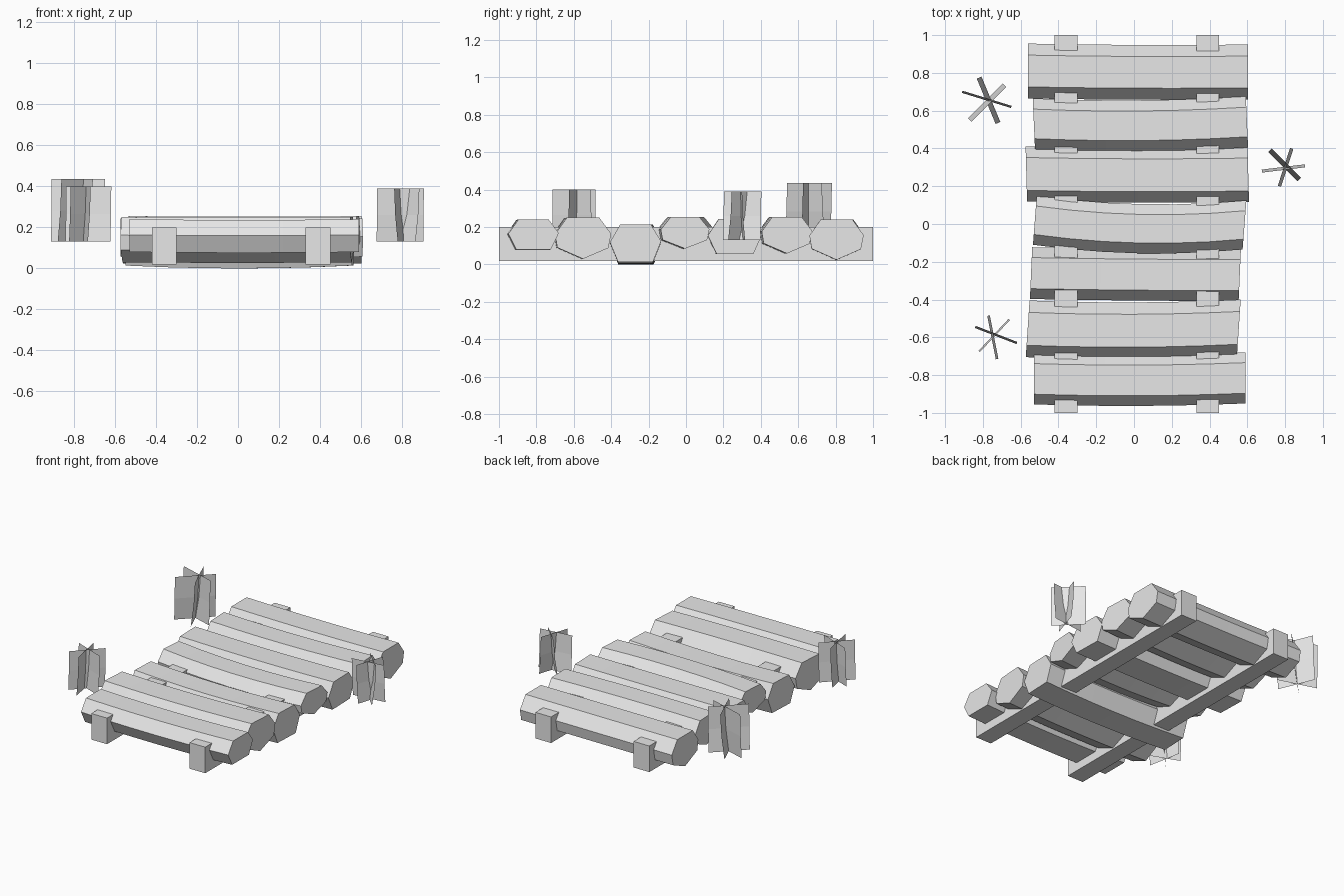
import bpy, bmesh, math

if "Cube" in bpy.data.objects:
    bpy.data.objects.remove(bpy.data.objects["Cube"])

grey = bpy.data.materials.new("plain grey")
grey.diffuse_color = (0.8, 0.8, 0.8, 1)
grey.use_nodes = True
grey.node_tree.nodes["Principled BSDF"].inputs["Base Color"].default_value = grey.diffuse_color


def make_object(name, bm, closed=True):
    if closed:
        bmesh.ops.recalc_face_normals(bm, faces=bm.faces)
    mesh = bpy.data.meshes.new(name)
    bm.to_mesh(mesh)
    bm.free()
    mesh.materials.append(grey)
    obj = bpy.data.objects.new(name, mesh)
    bpy.context.collection.objects.link(obj)
    return obj


# Cross-sections of the logs, in units of half width and half height
SEVEN = [(-.58, 1), (.58, 1), (1, .22), (.9, -.47), (0, -1), (-.92, -.45), (-1, .2)]
SIX = [(-.6, 1), (.6, 1), (1, .1), (.68, -1), (-.68, -1), (-1, .05)]


def log(name, profile, x0, x1, ys, half_y, zc, half_z, sag, skew):
    """Gently bent log running along x, through left, middle and right y."""
    bm = bmesh.new()
    rings = []
    steps = 6
    for i in range(steps + 1):
        t = i / steps
        bend = 4 * t * (1 - t)
        straight = ys[0] + (ys[2] - ys[0]) * t
        y = straight + (ys[1] - (ys[0] + ys[2]) / 2) * bend
        z = zc - sag * bend
        x = x0 + (x1 - x0) * t
        rings.append([bm.verts.new((x + skew * u, y + half_y * u, z + half_z * v))
                      for u, v in profile])
    n = len(profile)
    for a, b in zip(rings, rings[1:]):
        for k in range(n):
            bm.faces.new((a[k], a[(k + 1) % n], b[(k + 1) % n], b[k]))
    bm.faces.new(rings[0])
    bm.faces.new(rings[-1])
    make_object(name, bm)


# Seven deck logs, front to back
logs = [
    (SIX, -.53, .59, (-.82, -.828, -.815), .135, .16, .08, .004, 0),
    (SEVEN, -.563, .555, (-.555, -.565, -.55), .15, .14, .11, .003, .01),
    (SIX, -.545, .56, (-.26, -.268, -.27), .137, .114, .1, .014, .006),
    (SEVEN, -.525, .585, (.02, -.025, -.005), .13, .17, .085, .003, .01),
    (SIX, -.57, .605, (.265, .258, .262), .145, .15, .093, .004, -.004),
    (SEVEN, -.53, .598, (.53, .52, .54), .135, .157, .098, .003, -.006),
    (SEVEN, -.56, .603, (.81, .803, .805), .145, .133, .108, .003, 0),
]
for i, spec in enumerate(logs):
    log(f"deck_log_{i + 1}", *spec)

# Two square rails under the deck
for side, x in (("left", -.36), ("right", .39)):
    bm = bmesh.new()
    bmesh.ops.create_cube(bm, size=1)
    for v in bm.verts:
        v.co = (x + v.co.x * .12, v.co.y * 2, .11 + v.co.z * .18)
    make_object(f"{side}_rail", bm)


def grass_clump(name, blades, z0, z1):
    """Crossed upright sheets, each bowed a little sideways."""
    bm = bmesh.new()
    for ax, ay, bx, by, lean in blades:
        length = math.hypot(bx - ax, by - ay)
        nx, ny = -(by - ay) / length, (bx - ax) / length
        rows = []
        for h, off in ((0, -.5), (.5, .2), (1, .5)):
            z = z0 + (z1 - z0) * h
            rows.append([bm.verts.new((px + nx * lean * off, py + ny * lean * off, z))
                         for px, py in ((ax, ay), (bx, by))])
        for low, high in zip(rows, rows[1:]):
            bm.faces.new((low[0], low[1], high[1], high[0]))
    make_object(name, bm, closed=False)


# Three grass clumps beside the deck
grass_clump("back_left_grass", [(-.91, .70, -.65, .62, .012),
                                (-.82, .775, -.72, .535, .027),
                                (-.87, .55, -.685, .735, -.025)], .13, .435)
grass_clump("front_left_grass", [(-.84, -.545, -.62, -.63, .012),
                                 (-.77, -.485, -.725, -.715, .014),
                                 (-.66, -.505, -.82, -.675, .01)], .13, .40)
grass_clump("right_grass", [(.677, .28, .905, .308, -.016),
                            (.72, .39, .875, .235, .027),
                            (.835, .40, .77, .20, -.018)], .13, .39)
